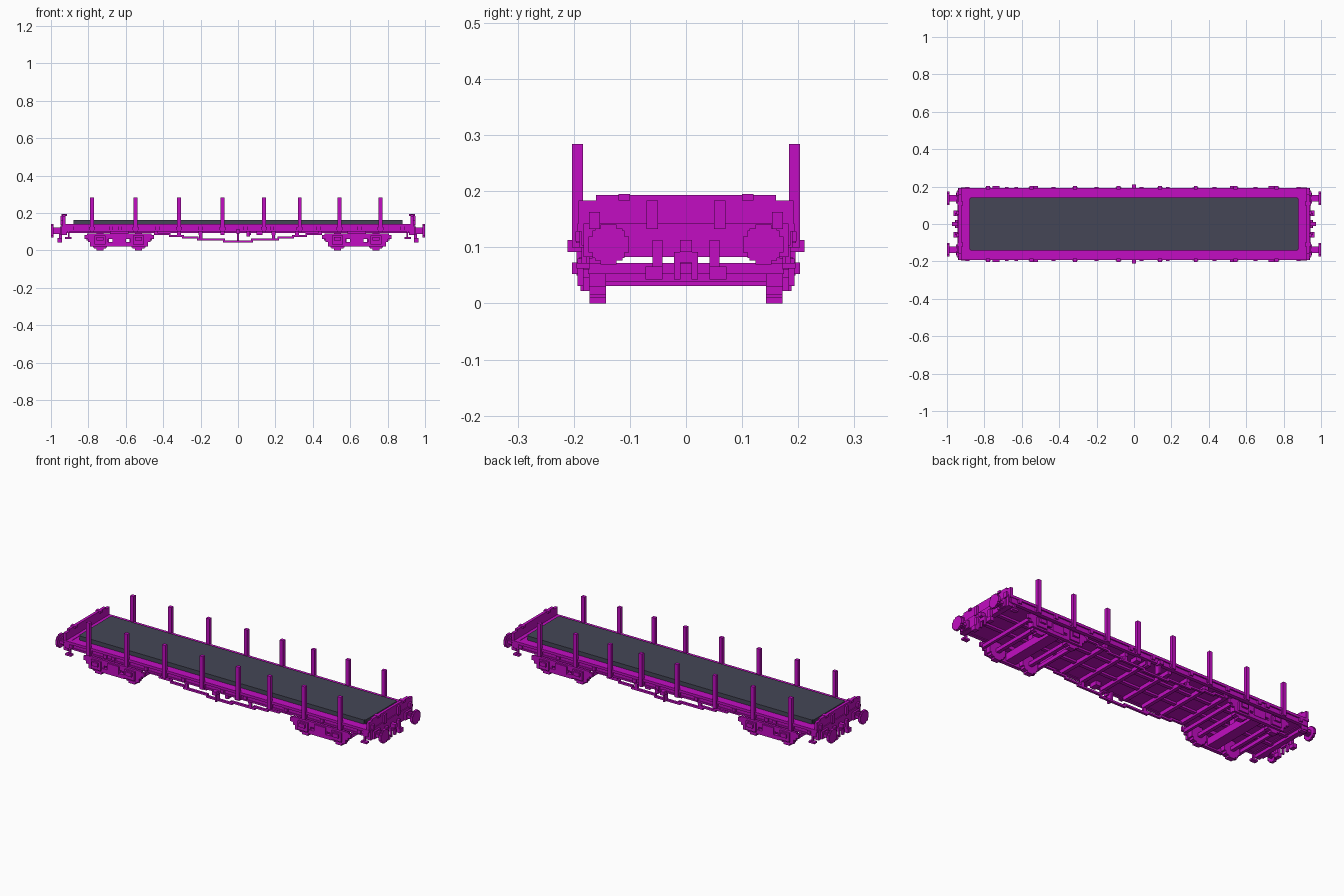
import bpy, bmesh

if "Cube" in bpy.data.objects:
    bpy.data.objects.remove(bpy.data.objects["Cube"], do_unlink=True)


def material(name, rgb):
    m = bpy.data.materials.new(name)
    m.use_nodes = True
    m.diffuse_color = (*rgb, 1)
    m.node_tree.nodes["Principled BSDF"].inputs["Base Color"].default_value = (*rgb, 1)
    return m


MAGENTA = material("magenta paint", (0.54, 0.004, 0.54))
SLATE = material("slate grey floor", (0.058, 0.061, 0.093))


def finish(name, bm, mat):
    bmesh.ops.recalc_face_normals(bm, faces=bm.faces)
    me = bpy.data.meshes.new(name)
    bm.to_mesh(me)
    bm.free()
    me.materials.append(mat)
    ob = bpy.data.objects.new(name, me)
    bpy.context.collection.objects.link(ob)
    return ob


def add_box(bm, x0, x1, y0, y1, z0, z1):
    v = bmesh.ops.create_cube(bm, size=1)["verts"]
    bmesh.ops.scale(bm, vec=(abs(x1 - x0), abs(y1 - y0), abs(z1 - z0)), verts=v)
    bmesh.ops.translate(bm, vec=((x0 + x1) / 2, (y0 + y1) / 2, (z0 + z1) / 2), verts=v)


def boxes(name, items, mat=MAGENTA):
    bm = bmesh.new()
    for b in items:
        add_box(bm, *b)
    return finish(name, bm, mat)


def prism(name, pts, axis, lo, hi, mat=MAGENTA):
    """Extrude a 2D outline along x (outline is y, z) or y (outline is x, z)."""
    bm = bmesh.new()

    def place(p, t):
        return (t, p[0], p[1]) if axis == "x" else (p[0], t, p[1])

    f = bm.faces.new([bm.verts.new(place(p, lo)) for p in pts])
    ext = bmesh.ops.extrude_face_region(bm, geom=[f])["geom"]
    d = hi - lo
    bmesh.ops.translate(bm, vec=(d, 0, 0) if axis == "x" else (0, d, 0),
                        verts=[e for e in ext if isinstance(e, bmesh.types.BMVert)])
    return finish(name, bm, mat)


def stepped_disc(cx, cz, r):
    """Outline of a round shape built in square steps."""
    q = [(1, .4), (.8, .4), (.8, .68), (.68, .68), (.68, .8), (.4, .8), (.4, 1)]
    half = q + [(-a, b) for a, b in reversed(q)]
    full = half + [(a, -b) for a, b in reversed(half)]
    return [(cx + a * r, cz + b * r) for a, b in full]


# Deck and load floor
boxes("deck", [(-.93, .93, -.18, .18, .105, .14)])
boxes("load_floor", [(-.88, .88, -.135, .135, .14, .163),
                     (-.873, .873, -.143, .143, .14, .163)], SLATE)

# Side sills with a projecting top rim
for s, side in ((1, "left"), (-1, "right")):
    boxes(side + "_sill", [(-.94, .94, s * .17, s * .186, .103, .142),
                           (-.94, .94, s * .17, s * .193, .128, .142),
                           (-.93, .93, s * .17, s * .190, .101, .110)])

# Upright stakes in their pockets
STAKES = (-.78, -.548, -.315, -.083, .138, .33, .542, .763)
for i, x in enumerate(STAKES):
    for s, side in ((1, "left"), (-1, "right")):
        boxes(f"{side}_stake_{i + 1}", [
            (x - .0105, x + .0105, s * .184, s * .203, .10, .284),
            (x - .016, x + .016, s * .18, s * .196, .108, .126)])

# Lashing brackets along the sills
for s, side in ((1, "left"), (-1, "right")):
    boxes(side + "_brackets", [(x - .01, x + .01, s * .18, s * .197, .11, .128)
                               for x in (-.89, -.68, -.63, -.43, -.2, .04, .18, .43, .65, .88)])

# Underframe: cross beams and long inner beams
boxes("cross_beams", [(x - .01, x + .01, -.17, .17, .084, .106)
                      for x in (-.44, -.315, -.2, -.083, .06, .19, .315, .44)])
boxes("inner_beams", [(-.93, .93, s * .045, s * .065, .094, .106) for s in (1, -1)])

# Stepped truss rods with hanging posts
ROD = ((-.43, -.36), (-.37, -.29), (-.30, -.21), (-.22, -.07), (-.08, .08))
for s, side in ((1, "left"), (-1, "right")):
    y0, y1 = s * .155, s * .168
    rod = []
    for i, (a, b) in enumerate(ROD):
        z = .083 - i * .0100
        rod.append((a, b, y0, y1, z, z + .0105))
        if i < 4:
            rod.append((-b, -a, y0, y1, z, z + .0105))
    rod += [(x - .009, x + .009, y0, y1, .06, .106) for x in (-.2, .19)]
    boxes(side + "_truss_rod", rod)
    # Brake gear and hand wheel
    boxes(side + "_brake_gear", [(-.005, .005, s * .165, s * .195, .05, .105),
                                 (-.012, .012, s * .18, s * .211, .092, .113),
                                 (.045, .065, s * .15, s * .18, .076, .106),
                                 (.10, .13, s * .13, s * .175, .082, .106)])

# Four-wheel bogies
for bx, end in ((-.635, "rear"), (.635, "front")):
    for s, side in ((1, "left"), (-1, "right")):
        tag = f"{end}_{side}_bogie"
        for k, dx in enumerate((-.103, .103)):
            prism(f"{tag}_wheel_{k + 1}", stepped_disc(bx + dx, .048, .048), "y",
                  s * .143, s * .172)
            boxes(f"{tag}_axle_box_{k + 1}", [
                (bx + dx - .03, bx + dx + .03, s * .17, s * .193, .031, .08),
                (bx + dx - .018, bx + dx + .018, s * .18, s * .203, .052, .073)])
        # Side frame outline: stepped ends and a dropped lower edge
        half = [(.172, .09), (.172, .083), (.186, .083), (.186, .06), (.168, .06),
                (.168, .045), (.155, .045), (.155, .022), (.06, .022), (.06, .06)]
        out = [(bx + a, z) for a, z in half] + [(bx - a, z) for a, z in reversed(half)]
        prism(tag + "_side_frame", out, "y", s * .172, s * .184)
        boxes(tag + "_spring_plank", [(bx - .07, bx + .07, s * .168, s * .188, .022, .045),
                                      (bx - .035, bx + .035, s * .168, s * .19, .04, .083),
                                      (bx - .05, bx + .05, s * .14, s * .172, .085, .106)])
    boxes(end + "_bogie_axles", [(bx + d - .01, bx + d + .01, -.15, .15, .038, .058)
                                 for d in (-.103, .103)])
    boxes(end + "_bogie_cross_members", [
        (bx - .03, bx + .03, -.175, .175, .031, .072),
        (bx - .018, bx + .018, -.018, .018, .07, .106),
        (bx - .175, bx - .16, -.175, .175, .052, .072),
        (bx + .16, bx + .175, -.175, .175, .052, .072)])

# Ends: headstock, low end board, buffers and couplings
for e, end in ((-1, "rear"), (1, "front")):
    boxes(end + "_headstock", [(e * .915, e * .943, -.183, .183, .083, .142),
                               (e * .90, e * .93, -.19, .19, .10, .142)])
    boxes(end + "_board", [(e * .922, e * .938, -.16, .16, .14, .193),
                           (e * .922, e * .938, -.192, .192, .14, .183)])
    ribs = []
    for s, side in ((1, "left"), (-1, "right")):
        ribs += [(e * .93, e * .949, s * .05, s * .07, .133, .183),
                 (e * .93, e * .949, s * .153, s * .173, .133, .163),
                 (e * .915, e * .945, s * .10, s * .12, .183, .195)]
        # Buffer: flange, shank and stepped head
        prism(f"{end}_{side}_buffer_head", stepped_disc(s * .138, .105, .036), "x",
              e * .986, e * 1.0)
        prism(f"{end}_{side}_buffer_shank", stepped_disc(s * .138, .105, .017), "x",
              e * .94, e * .99)
        boxes(f"{end}_{side}_buffer_flange", [
            (e * .94, e * .953, s * .11, s * .166, .085, .127)])
        # Brake hose and corner step
        boxes(f"{end}_{side}_brake_hose", [
            (e * .94, e * .958, s * .042, s * .06, .063, .113),
            (e * .942, e * .965, s * .042, s * .072, .043, .066)])
        boxes(f"{end}_{side}_corner_step", [
            (e * .90, e * .91, s * .176, s * .186, .07, .105),
            (e * .89, e * .925, s * .172, s * .195, .062, .072)])
    boxes(end + "_board_ribs", ribs)
    boxes(end + "_coupling", [(e * .94, e * .972, -.0105, .0105, .092, .113),
                              (e * .94, e * .955, -.021, .021, .073, .092),
                              (e * .945, e * .957, -.021, -.010, .043, .075),
                              (e * .945, e * .957, .010, .021, .043, .075)])
